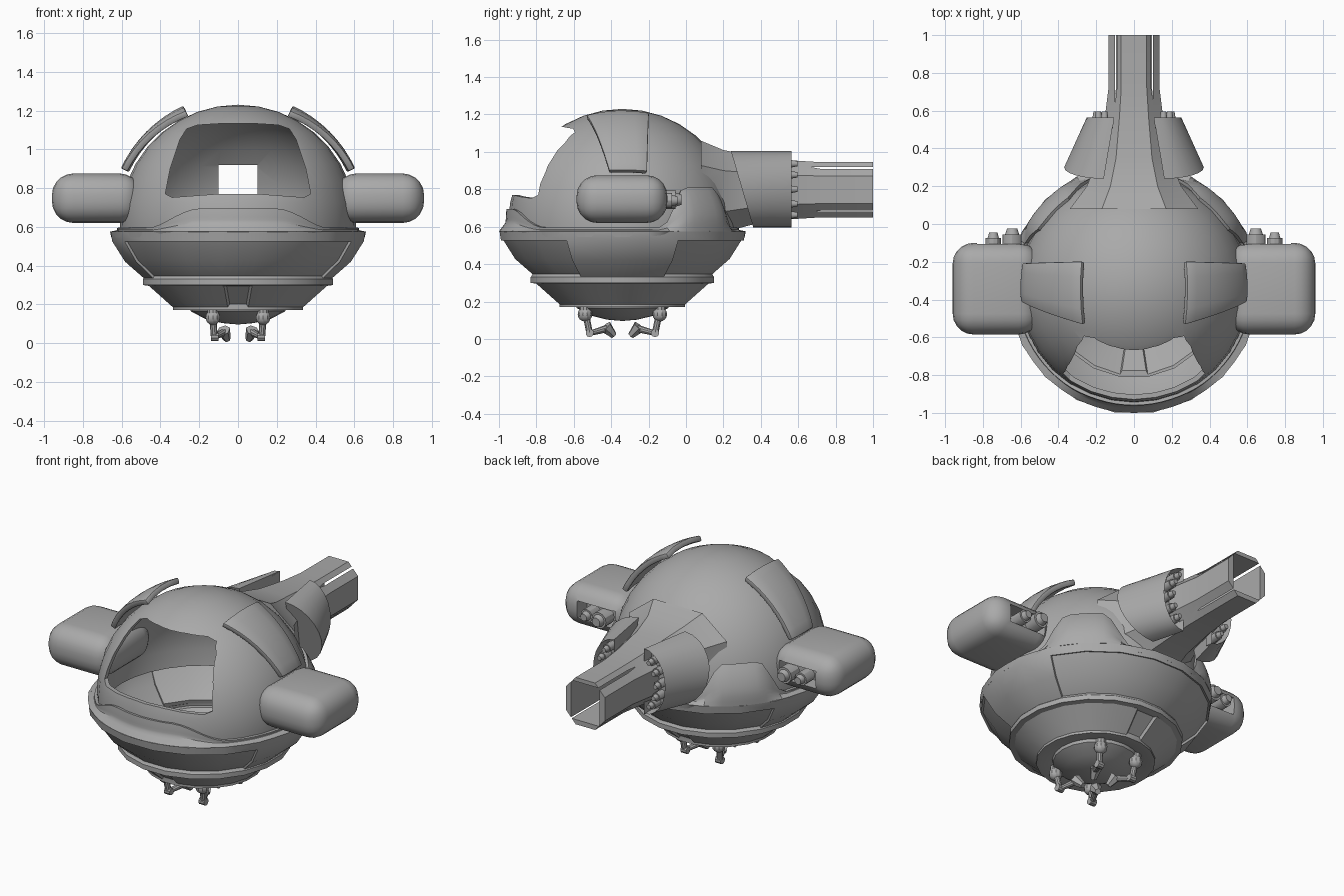
import bpy, bmesh, math
from mathutils import Vector, Matrix

cube = bpy.data.objects.get("Cube")
if cube:
    bpy.data.objects.remove(cube)

CY, CZ, R = -0.34, 0.62, 0.61      # centre and radius of the round cabin
grey = bpy.data.materials.new("hull_grey")
grey.use_nodes = True
grey.diffuse_color = (0.4, 0.4, 0.4, 1)
grey.node_tree.nodes["Principled BSDF"].inputs["Base Color"].default_value = (0.4, 0.4, 0.4, 1)


def finish(name, bm, smooth=30):
    bmesh.ops.recalc_face_normals(bm, faces=bm.faces[:])
    me = bpy.data.meshes.new(name)
    bm.to_mesh(me)
    bm.free()
    me.materials.append(grey)
    ob = bpy.data.objects.new(name, me)
    bpy.context.collection.objects.link(ob)
    shade(ob, smooth)
    return ob


def shade(ob, angle=30):
    bpy.ops.object.select_all(action='DESELECT')
    ob.select_set(True)
    bpy.context.view_layer.objects.active = ob
    bpy.ops.object.shade_smooth_by_angle(angle=math.radians(angle))


def modify(ob, kind, **settings):
    mod = ob.modifiers.new(kind.lower(), kind)
    for key, value in settings.items():
        setattr(mod, key, value)
    bpy.context.view_layer.objects.active = ob
    bpy.ops.object.modifier_apply(modifier=mod.name)


def cut(ob, cutter):
    modify(ob, 'BOOLEAN', operation='DIFFERENCE', object=cutter, solver='EXACT')
    bpy.data.objects.remove(cutter)
    shade(ob)


def loft(rings, closed=True, caps=True):
    """Skin rows of points; closed joins each row into a loop."""
    bm = bmesh.new()
    rows = [[bm.verts.new(p) for p in ring] for ring in rings]
    n = len(rows[0])
    for a, b in zip(rows, rows[1:]):
        for i in range(n if closed else n - 1):
            j = (i + 1) % n
            bm.faces.new((a[i], a[j], b[j], b[i]))
    if closed and caps:
        bm.faces.new(rows[0])
        bm.faces.new(rows[-1])
    return bm


def box(lo, hi):
    bm = bmesh.new()
    lo, hi = Vector(lo), Vector(hi)
    bmesh.ops.create_cube(bm, size=1, matrix=Matrix.Translation((lo + hi) / 2) @ Matrix.Diagonal((*(hi - lo), 1)))
    return bm


def ball(radius, centre, seg=32, rings=18):
    bm = bmesh.new()
    bmesh.ops.create_uvsphere(bm, u_segments=seg, v_segments=rings, radius=radius,
                              matrix=Matrix.Translation(centre))
    return bm


def rod(name, a, b, r1, r2, seg=10):
    a, b = Vector(a), Vector(b)
    bm = bmesh.new()
    turn = (b - a).to_track_quat('Z', 'Y').to_matrix().to_4x4()
    bmesh.ops.create_cone(bm, cap_ends=True, segments=seg, radius1=r1, radius2=r2,
                          depth=(b - a).length, matrix=Matrix.Translation((a + b) / 2) @ turn)
    return finish(name, bm)


def around(angle, r, z):
    """Point around the cabin axis; angle 0 is the front."""
    return (r * math.sin(angle), CY - r * math.cos(angle), z)


# Round cabin shell with the front opening and the tail passage
bm = ball(R, (0, CY, CZ))
bmesh.ops.delete(bm, geom=[v for v in bm.verts if v.co.z < 0.48], context='VERTS')
cabin = finish("cabin_shell", bm)
modify(cabin, 'SOLIDIFY', thickness=0.025, offset=-1)
half = [(0.1, 0.77), (0.34, 0.752), (0.375, 0.77), (0.35, 0.9), (0.3, 1.05), (0.265, 1.105), (0.21, 1.125), (0.1, 1.132)]
outline = half + [(-x, z) for x, z in reversed(half)]
cut(cabin, finish("opening_cutter", loft([[(x, y, z) for x, z in outline] for y in (-1.2, -0.45)])))
cut(cabin, finish("passage_cutter", box((-0.1, 0, 0.68), (0.1, 0.5, 0.92))))

# Faceted lower hull with recessed front, rear and underside panels
profile = [(0.665, 0.575), (0.657, 0.525), (0.59, 0.42), (0.492, 0.335), (0.497, 0.33), (0.497, 0.3),
           (0.465, 0.295), (0.34, 0.185), (0.34, 0.17), (0.31, 0.17), (0.24, 0.185)]
N = 20
bm = loft([[around((i + 0.5) * math.tau / N, r, z) for i in range(N)] for r, z in profile], caps=False)


def panel_faces(lo, hi, spread):
    out = []
    for f in bm.faces:
        c = f.calc_center_median()
        if lo < c.z < hi and abs(math.atan2(c.x, abs(c.y - CY))) < math.radians(spread):
            out.append(f)
    return out


bmesh.ops.recalc_face_normals(bm, faces=bm.faces[:])
for lo, hi, spread, thick in ((0.345, 0.515, 60, 0.004), (0.2, 0.28, 6, 0.012)):
    bmesh.ops.inset_region(bm, faces=panel_faces(lo, hi, spread), thickness=thick, depth=-0.012,
                           use_even_offset=True)
hull = finish("lower_hull", bm, 25)
modify(hull, 'SOLIDIFY', thickness=0.015, offset=-1)
shade(hull, 25)

# Rounded belly
belly = [(0.25, 0.19), (0.245, 0.165), (0.17, 0.125), (0.08, 0.103), (0.01, 0.097)]
finish("belly", loft([[around(i * math.tau / N, r, z) for i in range(N)] for r, z in belly]))


# Collar above the hull, raised at the front and in two rear humps
def ease(t):
    t = max(0, min(1, t))
    return t * t * (3 - 2 * t)


def collar_ring(v):
    ring = []
    for i in range(80):
        a = i * math.tau / 80
        deg = min(math.degrees(a), 360 - math.degrees(a))
        hump = ease((25 - abs(deg - 134)) / 15)
        top = 0.595 + 0.1 * ease((48 - deg) / 30) + 0.215 * hump
        z = 0.575 + v * (top - 0.575)
        skin = math.sqrt(R * R - (z - CZ) ** 2) + 0.014 + 0.04 * hump * (1 - v * v)
        r = 0.66 + (skin - 0.66) * min(1, v * 2.5)
        ring.append(around(a, r, z))
    return ring


collar = finish("hull_collar", loft([collar_ring(v / 8) for v in range(9)], caps=False))
modify(collar, 'SOLIDIFY', thickness=0.03, offset=-1)
shade(collar)


# Hollow eight-sided tail flaring into the cabin
def octagon(y, w, z0, z1):
    h, m = (z1 - z0) / 2, (z0 + z1) / 2
    k = 0.5
    pts = [(w, k * h), (k * w, h), (-k * w, h), (-w, k * h), (-w, -k * h), (-k * w, -h), (k * w, -h), (w, -k * h)]
    return [(x, y, m + z) for x, z in pts]


tail = finish("tail_tube", loft([octagon(0.08, 0.34, 0.53, 1.06), octagon(0.2, 0.25, 0.57, 1.01),
                                 octagon(0.35, 0.19, 0.61, 0.98), octagon(0.56, 0.155, 0.64, 0.955),
                                 octagon(0.72, 0.135, 0.65, 0.945), octagon(1.0, 0.135, 0.65, 0.945)]))
cut(tail, finish("cabin_cutter", ball(R - 0.012, (0, CY, CZ))))
cut(tail, finish("bore_cutter", box((-0.1, -0.2, 0.68), (0.1, 1.2, 0.92))))


def nozzle(name, x, y, z, r):
    rod(name, (x, y - 0.05, z), (x, y + 0.035, z), r, r, 12)
    rod(name + "_tip", (x, y + 0.035, z), (x, y + 0.065, z), r * 0.75, r * 0.55, 12)


for side, s in (("left", 1), ("right", -1)):
    # Tail shroud with a recessed rear and a curved row of nozzles
    rings = []
    for t in (0, 0.5, 1):
        ring = []
        for i in range(13):
            a = math.radians(-90 + 15 * i)
            h = math.sin(a)
            y0 = 0.3 - 0.06 * h
            inner, outer = 0.16 - 0.055 * t, 0.37 - 0.12 * t
            ring.append((s * (inner + (outer - inner) * math.cos(a)), y0 + (0.565 - y0) * t, 0.8 + 0.205 * h))
        rings.append(ring)
    bm = loft(rings)
    bmesh.ops.recalc_face_normals(bm, faces=bm.faces[:])
    rear = max(bm.faces, key=lambda f: f.calc_center_median().y)
    bmesh.ops.inset_region(bm, faces=[rear], thickness=0.012, depth=0)
    bmesh.ops.translate(bm, verts=rear.verts[:], vec=(0, -0.06, 0))
    finish(side + "_tail_shroud", bm)
    for i in range(5):
        a = math.radians(-56 + 28 * i)
        nozzle(f"{side}_tail_nozzle_{i + 1}", s * (0.1 + 0.1 * math.cos(a)), 0.53, 0.8 + 0.165 * math.sin(a), 0.026)

    # Side pod with a slot for two nozzles
    bm = box((0.5 if s > 0 else -0.96, -0.585, 0.62), (0.96 if s > 0 else -0.5, -0.1, 0.875))
    bmesh.ops.bevel(bm, geom=bm.edges[:], offset=0.11, segments=5, profile=0.5, affect='EDGES')
    pod = finish(side + "_pod", bm, 40)
    cut(pod, finish("slot_cutter", box((min(s * 0.57, s * 0.83), -0.2, 0.69), (max(s * 0.57, s * 0.83), 0, 0.8))))
    nozzle(side + "_pod_nozzle_inner", s * 0.645, -0.09, 0.745, 0.05)
    nozzle(side + "_pod_nozzle_outer", s * 0.745, -0.11, 0.74, 0.04)

    # Curved roof plate standing off the cabin
    rows = []
    for i in range(9):
        u = i / 8
        phi = math.radians(25 + 40 * u)
        row = []
        for j in range(5):
            y = -0.2 - 0.01 * u + (j / 4) * (-0.33 + 0.13 * u)
            rr = math.sqrt(0.65 ** 2 - (y - CY) ** 2)
            row.append((s * rr * math.sin(phi), y, CZ + rr * math.cos(phi)))
        rows.append(row)
    plate = finish(side + "_roof_plate", loft(rows, closed=False))
    modify(plate, 'SOLIDIFY', thickness=0.035, offset=0)
    modify(plate, 'BEVEL', width=0.008, segments=2)
    shade(plate)

    # Jointed claws under the belly
    for end, d in (("front", -1), ("rear", 1)):
        def at(x, y, z):
            return (s * x, CY + d * y, z)
        name = f"{end}_{side}_claw"
        rod(name + "_mount", at(0.13, 0.2, 0.18), at(0.13, 0.2, 0.12), 0.03, 0.03)
        finish(name + "_shoulder", ball(0.039, at(0.13, 0.2, 0.132), 10, 8))
        rod(name + "_upper", at(0.13, 0.195, 0.13), at(0.122, 0.175, 0.03), 0.018, 0.018)
        rod(name + "_elbow", at(0.14, 0.175, 0.032), at(0.1, 0.175, 0.032), 0.022, 0.022)
        rod(name + "_forearm", at(0.12, 0.175, 0.03), at(0.075, 0.085, 0.055), 0.014, 0.02)
        rod(name + "_tip", at(0.075, 0.09, 0.066), at(0.055, 0.045, 0.018), 0.036, 0.018, 6)
